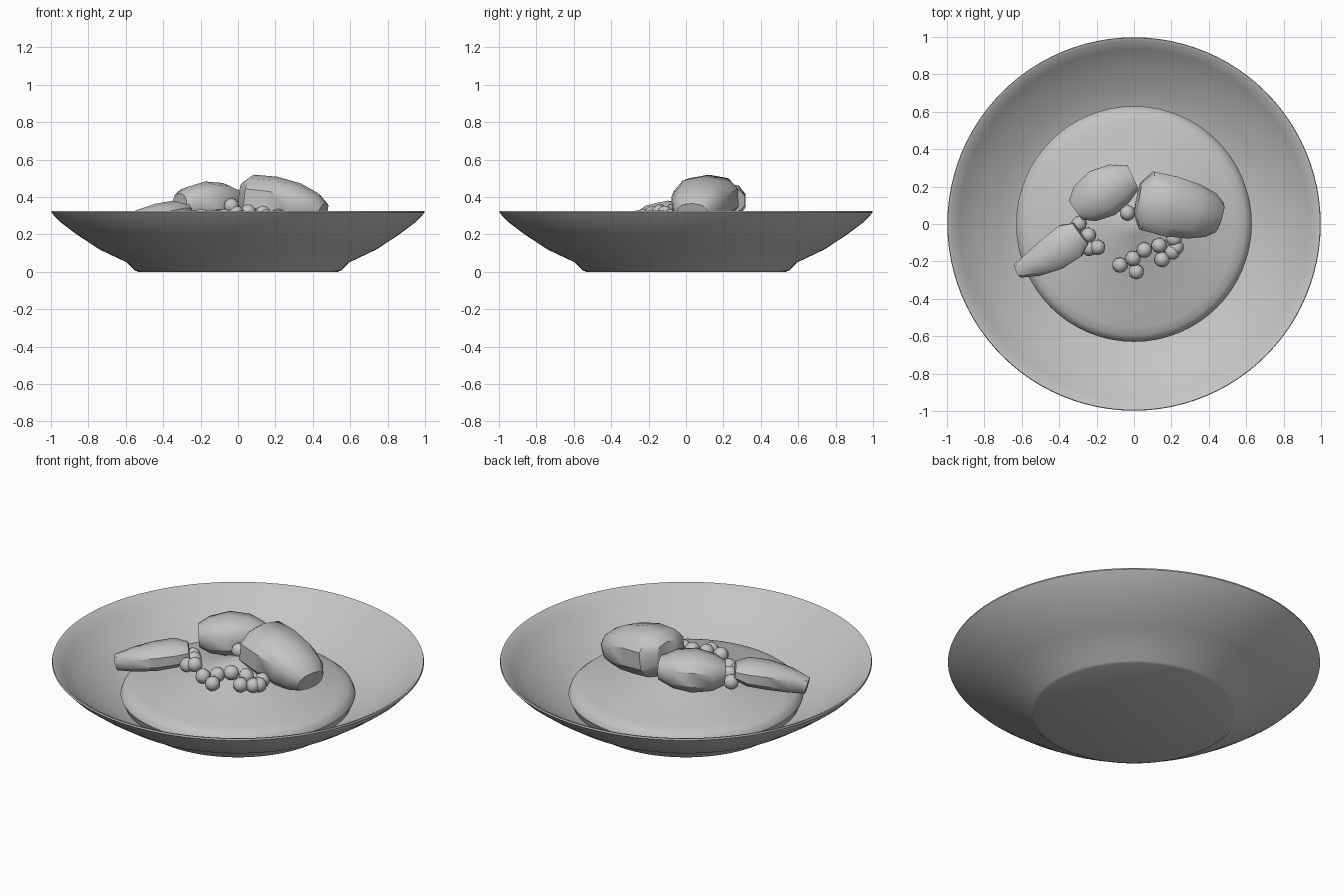
import bpy, bmesh, math, random
from mathutils import Vector

if "Cube" in bpy.data.objects:
    bpy.data.objects.remove(bpy.data.objects["Cube"])
random.seed(4)

grey = bpy.data.materials.new("light grey")
grey.diffuse_color = (0.55, 0.55, 0.55, 1)
grey.use_nodes = True
grey.node_tree.nodes["Principled BSDF"].inputs["Base Color"].default_value = grey.diffuse_color


def finish(name, bm, angle=35):
    bmesh.ops.recalc_face_normals(bm, faces=bm.faces)
    me = bpy.data.meshes.new(name)
    bm.to_mesh(me)
    bm.free()
    ob = bpy.data.objects.new(name, me)
    bpy.context.collection.objects.link(ob)
    me.materials.append(grey)
    bpy.ops.object.select_all(action='DESELECT')
    ob.select_set(True)
    bpy.context.view_layer.objects.active = ob
    bpy.ops.object.shade_smooth_by_angle(angle=math.radians(angle))
    return ob


def bridge(bm, a, b):
    n = max(len(a), len(b))
    for i in range(n):
        j = (i + 1) % n
        q = []
        for v in (a[i % len(a)], a[j % len(a)], b[j % len(b)], b[i % len(b)]):
            if v not in q:
                q.append(v)
        bm.faces.new(q)


def lathe(name, profile, sides, angle=35):
    bm = bmesh.new()
    rings = []
    for r, z in profile:
        if r == 0:
            rings.append([bm.verts.new((0, 0, z))])
        else:
            rings.append([bm.verts.new((r * math.cos(math.tau * i / sides),
                                        r * math.sin(math.tau * i / sides), z))
                          for i in range(sides)])
    for a, b in zip(rings, rings[1:]):
        bridge(bm, a, b)
    return finish(name, bm, angle)


def chunk(name, stations, sides=10, power=0.8):
    """Loft rounded cross-sections: (x, y, z, half width, half height)."""
    bm = bmesh.new()
    cs = [Vector(s[:3]) for s in stations]
    rings = []
    for k, s in enumerate(stations):
        d = cs[min(k + 1, len(cs) - 1)] - cs[max(k - 1, 0)]
        side = Vector((-d.y, d.x, 0)).normalized()
        up = d.cross(side).normalized()
        ring = []
        for i in range(sides):
            a = math.tau * (i + 0.5) / sides
            c, t = math.cos(a), math.sin(a)
            u = math.copysign(abs(c) ** power, c) * s[3]
            v = math.copysign(abs(t) ** power, t) * s[4]
            ring.append(bm.verts.new(cs[k] + side * u + up * v))
        rings.append(ring)
    for a, b in zip(rings, rings[1:]):
        bridge(bm, a, b)
    bm.faces.new(rings[0])
    bm.faces.new(rings[-1])
    return finish(name, bm, 40)


# shallow bowl with narrow foot
lathe("bowl", [(0, 0), (0.535, 0), (0.552, 0.008), (0.594, 0.05), (0.738, 0.118),
               (0.86, 0.198), (0.952, 0.267), (0.998, 0.316), (0.995, 0.325),
               (0.982, 0.322), (0.935, 0.275), (0.845, 0.21), (0.725, 0.135),
               (0.6, 0.08), (0.5, 0.06), (0, 0.06)], 96)

# mounded filling
MOUND = [(0, 0.35), (0.06, 0.325), (0.15, 0.29), (0.3, 0.245), (0.45, 0.21),
         (0.55, 0.187), (0.595, 0.175), (0.62, 0.155), (0.63, 0.13), (0.61, 0.085)]
lathe("mound", MOUND, 64, 40)

# three large food pieces
chunk("large_piece", [(0.02, 0.135, 0.40, 0.09, 0.08), (0.07, 0.125, 0.395, 0.165, 0.125),
                      (0.19, 0.095, 0.38, 0.17, 0.13), (0.31, 0.07, 0.355, 0.155, 0.12),
                      (0.40, 0.05, 0.33, 0.125, 0.095), (0.45, 0.035, 0.31, 0.085, 0.06)])
chunk("middle_piece", [(-0.31, 0.075, 0.36, 0.065, 0.06), (-0.26, 0.11, 0.365, 0.115, 0.09),
                       (-0.17, 0.165, 0.375, 0.14, 0.108), (-0.08, 0.215, 0.38, 0.12, 0.095),
                       (-0.005, 0.25, 0.38, 0.075, 0.06)])
chunk("small_piece", [(-0.285, -0.05, 0.325, 0.07, 0.04), (-0.34, -0.09, 0.315, 0.105, 0.066),
                      (-0.43, -0.155, 0.295, 0.1, 0.07), (-0.53, -0.21, 0.27, 0.075, 0.062),
                      (-0.62, -0.25, 0.245, 0.04, 0.045)])


# little round pieces resting on the mound
def mound_height(r):
    for (r0, z0), (r1, z1) in zip(MOUND, MOUND[1:]):
        if r0 <= r <= r1:
            return z0 + (z1 - z0) * (r - r0) / (r1 - r0)
    return 0.15


balls = [(-0.195, -0.125), (-0.245, -0.06), (-0.295, 0.0), (-0.24, -0.13), (-0.075, -0.22),
         (0.012, -0.255), (-0.005, -0.185), (0.055, -0.14), (0.135, -0.115), (0.15, -0.19),
         (0.205, -0.15), (0.225, -0.125), (0.215, -0.08), (-0.035, 0.06)]
for i, (x, y) in enumerate(balls):
    bm = bmesh.new()
    bmesh.ops.create_uvsphere(bm, u_segments=10, v_segments=6, radius=0.042)
    ob = finish("round_piece_%d" % (i + 1), bm, 50)
    ob.location = (x, y, mound_height(math.hypot(x, y)) + 0.03)
    ob.rotation_euler = [random.uniform(0, 3) for _ in range(3)]
